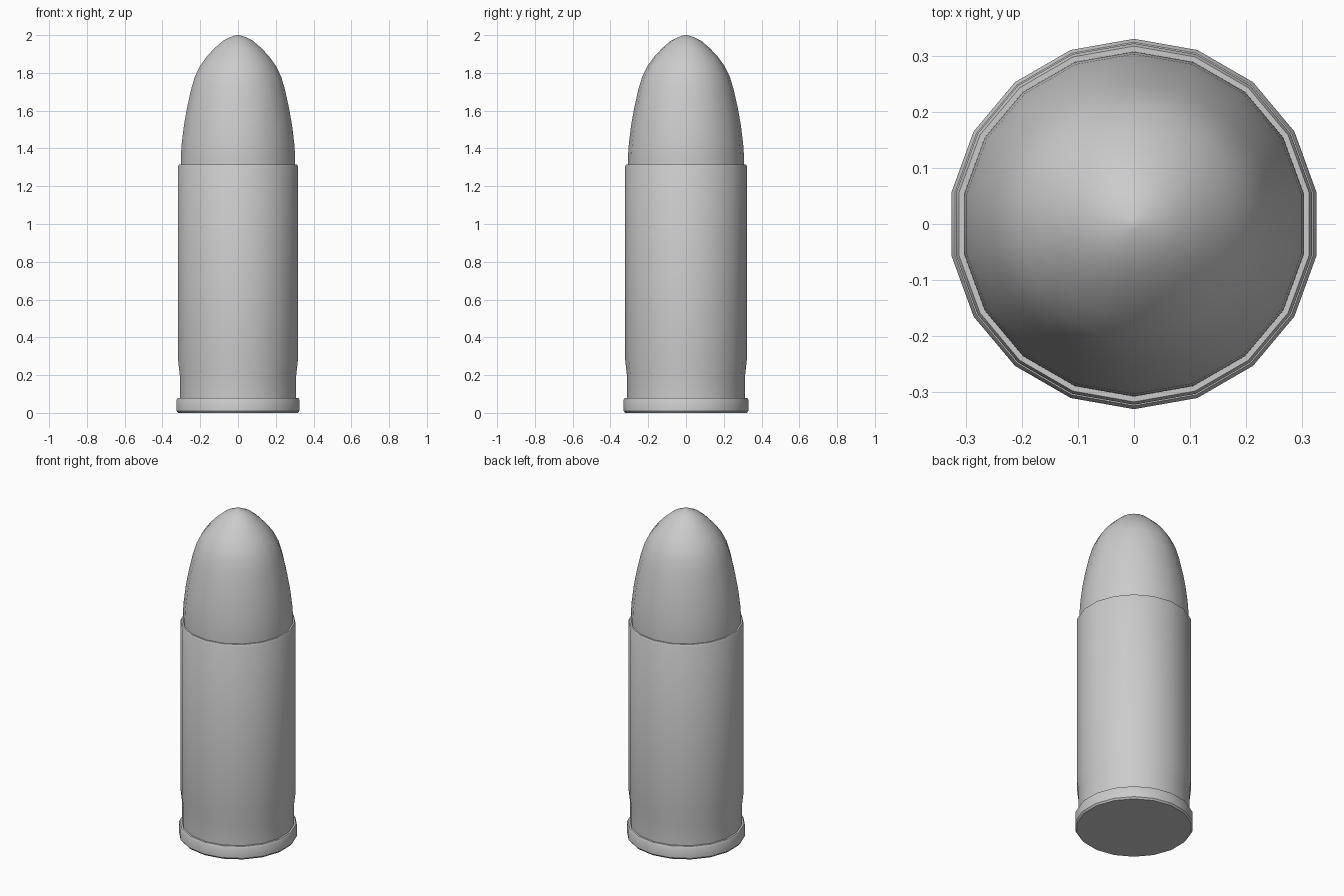
import bpy
import bmesh
import math

SIDES = 18

default = bpy.data.objects.get("Cube")
if default:
    bpy.data.objects.remove(default, do_unlink=True)

metal = bpy.data.materials.new("grey metal")
metal.use_nodes = True
grey = (0.6, 0.6, 0.6, 1)
metal.diffuse_color = grey
metal.node_tree.nodes["Principled BSDF"].inputs["Base Color"].default_value = grey


def lathe(name, profile):
    """Turn (radius, height) points around z; zero radius makes a single pole."""
    bm = bmesh.new()
    rings = []
    for r, z in profile:
        if r == 0:
            rings.append([bm.verts.new((0, 0, z))] * SIDES)
            continue
        angles = [math.pi / 2 + math.tau * i / SIDES for i in range(SIDES)]
        rings.append([bm.verts.new((r * math.cos(a), r * math.sin(a), z)) for a in angles])
    for low, high in zip(rings, rings[1:]):
        for i in range(SIDES):
            j = (i + 1) % SIDES
            corners = dict.fromkeys((low[i], low[j], high[j], high[i]))
            bm.faces.new(list(corners))
    bmesh.ops.recalc_face_normals(bm, faces=bm.faces)
    mesh = bpy.data.meshes.new(name)
    bm.to_mesh(mesh)
    bm.free()
    mesh.materials.append(metal)
    obj = bpy.data.objects.new(name, mesh)
    bpy.context.collection.objects.link(obj)
    bpy.ops.object.select_all(action="DESELECT")
    obj.select_set(True)
    bpy.context.view_layer.objects.active = obj
    bpy.ops.object.shade_smooth_by_angle(angle=math.radians(35))
    return obj


# Casing: flat base, rim, shallow groove, straight wall and open lip
lathe("casing", [
    (0, 0), (0.322, 0), (0.33, 0.01), (0.33, 0.07), (0.324, 0.08),
    (0.313, 0.08), (0.313, 0.2), (0.322, 0.28), (0.322, 1.305),
    (0.317, 1.315), (0.3, 1.315),
])

# Rounded nose seated in the casing
lathe("nose", [
    (0.308, 1.28), (0.307, 1.36), (0.303, 1.42), (0.291, 1.52),
    (0.275, 1.61), (0.253, 1.71), (0.232, 1.78), (0.205, 1.835),
    (0.169, 1.885), (0.127, 1.93), (0.08, 1.97), (0.04, 1.99),
    (0.01, 1.999), (0, 2),
])
